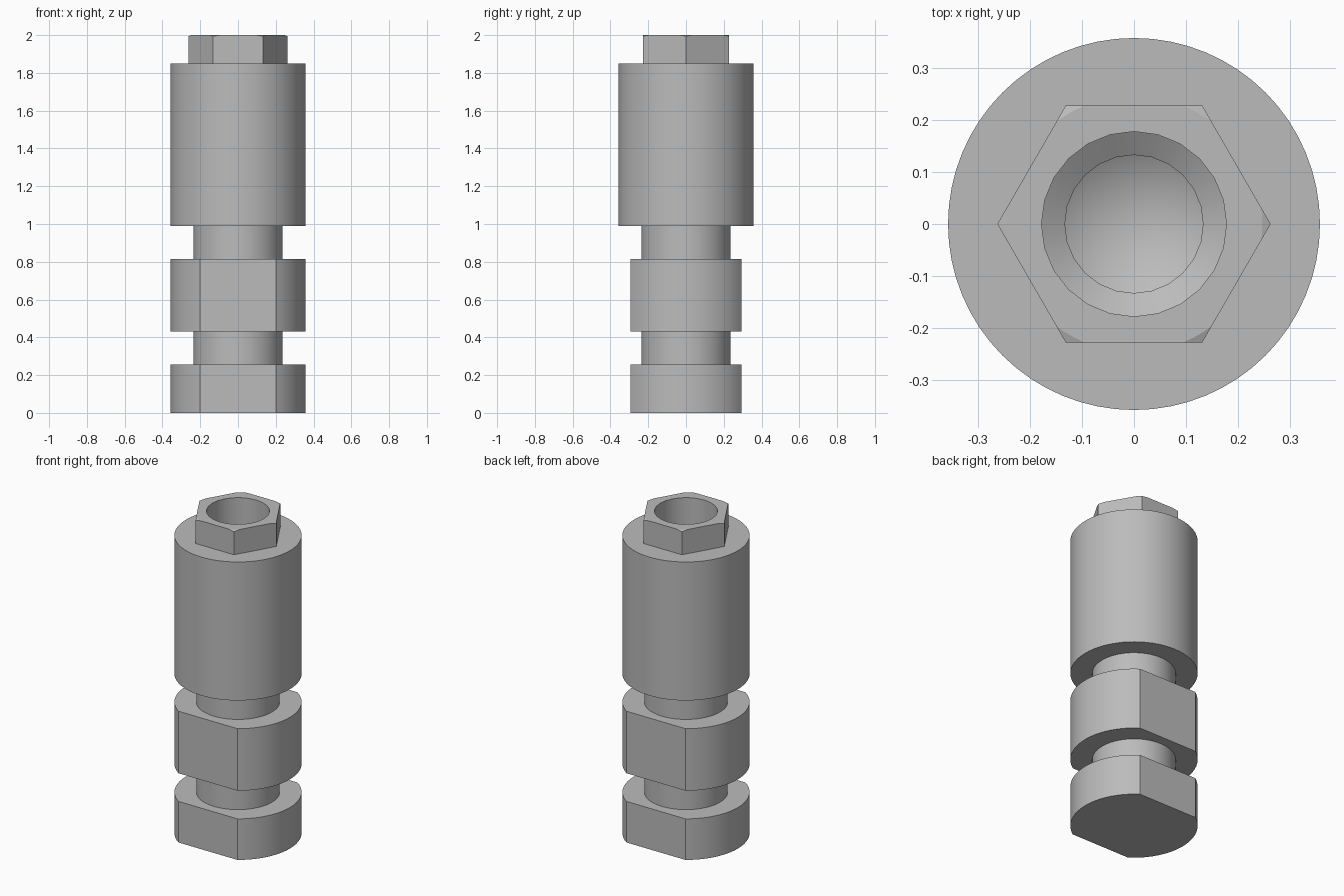
import bpy
import bmesh
import math
from mathutils import Vector

cube = bpy.data.objects.get("Cube")
if cube:
    bpy.data.objects.remove(cube, do_unlink=True)

BODY_R, NECK_R, HEX_R = 0.358, 0.235, 0.263
FLAT_Y = 0.295

steel = bpy.data.materials.new("grey_steel")
steel.use_nodes = True
steel.diffuse_color = (0.5, 0.5, 0.5, 1)
steel.node_tree.nodes["Principled BSDF"].inputs["Base Color"].default_value = (0.5, 0.5, 0.5, 1)


def lathe(name, profile, sides, flat_y=None):
    """Closed solid of revolution from (radius, z) points, listed bottom to top."""
    bm = bmesh.new()
    rings = []
    for r, z in profile:
        if r == 0:
            rings.append([bm.verts.new((0, 0, z))] * sides)
        else:
            turn = [2 * math.pi * i / sides for i in range(sides)]
            rings.append([bm.verts.new((r * math.cos(a), r * math.sin(a), z)) for a in turn])
    for low, high in zip(rings, rings[1:]):
        for i in range(sides):
            j = (i + 1) % sides
            corners = dict.fromkeys((low[i], low[j], high[j], high[i]))
            bm.faces.new(list(corners))
    for ring in (rings[0], rings[-1]):
        if ring[0] is not ring[1]:
            bm.faces.new(ring)
    # Mill a pair of wrench flats
    if flat_y:
        for side in (-1, 1):
            cut = bmesh.ops.bisect_plane(
                bm, geom=bm.verts[:] + bm.edges[:] + bm.faces[:],
                plane_co=Vector((0, side * flat_y, 0)),
                plane_no=Vector((0, side, 0)), clear_outer=True)
            edges = [e for e in cut["geom_cut"] if isinstance(e, bmesh.types.BMEdge)]
            bmesh.ops.holes_fill(bm, edges=edges)
    bmesh.ops.recalc_face_normals(bm, faces=bm.faces[:])
    mesh = bpy.data.meshes.new(name)
    bm.to_mesh(mesh)
    bm.free()
    mesh.materials.append(steel)
    obj = bpy.data.objects.new(name, mesh)
    bpy.context.collection.objects.link(obj)
    return obj


def select(obj):
    bpy.ops.object.select_all(action="DESELECT")
    obj.select_set(True)
    bpy.context.view_layer.objects.active = obj


def carve(obj, tool, operation):
    select(obj)
    mod = obj.modifiers.new("carve", "BOOLEAN")
    mod.object, mod.operation, mod.solver = tool, operation, "EXACT"
    bpy.ops.object.modifier_apply(modifier=mod.name)


def cylinder(name, radius, bottom, top, sides=64, flat_y=None):
    return lathe(name, [(radius, bottom), (radius, top)], sides, flat_y)


# Shaft: two flatted collars, two necks and the main sleeve
parts = [
    cylinder("bottom_collar", BODY_R, 0, 0.255, flat_y=FLAT_Y),
    cylinder("lower_neck", NECK_R, 0.255, 0.43),
    cylinder("middle_collar", BODY_R, 0.43, 0.815, flat_y=FLAT_Y),
    cylinder("upper_neck", NECK_R, 0.815, 0.99),
]
sleeve = cylinder("sleeve", BODY_R, 0.99, 1.85)
hex_head = cylinder("hex_head", HEX_R, 1.85, 2, sides=6)
parts += [sleeve, hex_head]

# Chamfer the hexagon corners
chamfer = lathe("chamfer_cutter", [(0.3, 1.8), (0.3, 1.979), (0.247, 2.0095 - 0.0095), (0.2, 2.02)], 64)
carve(hex_head, chamfer, "INTERSECT")

# Stepped drill hole with a pointed bottom
drill = lathe("drill_cutter",
              [(0, 1.12), (0.133, 1.2), (0.133, 1.47), (0.178, 1.5), (0.178, 2.1)], 24)
for part in (sleeve, hex_head):
    carve(part, drill, "DIFFERENCE")

for tool in (chamfer, drill):
    bpy.data.objects.remove(tool, do_unlink=True)

for part in parts:
    select(part)
    bpy.ops.object.shade_smooth_by_angle(angle=math.radians(20))
